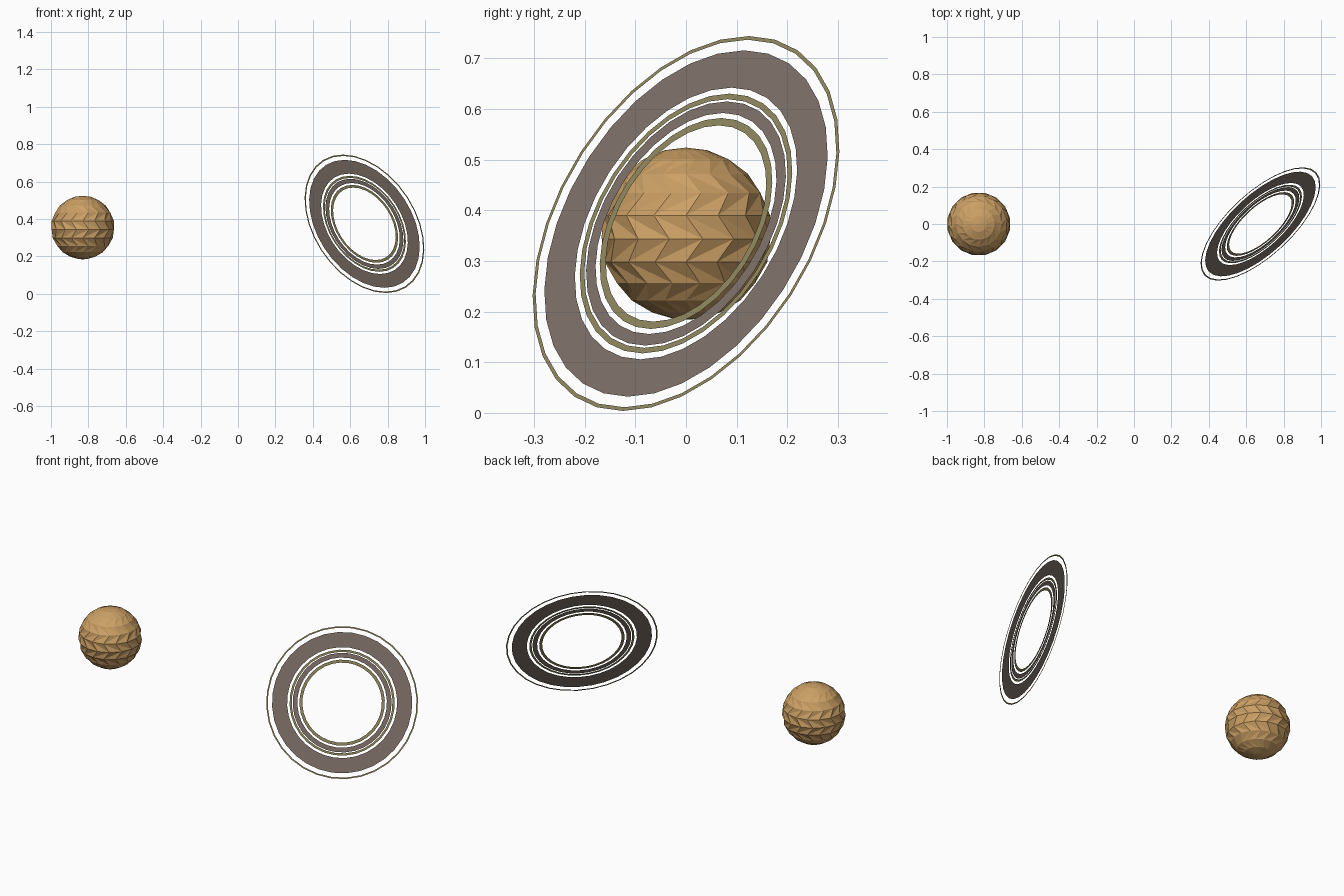
import bpy, bmesh, math
from mathutils import Vector

if "Cube" in bpy.data.objects:
    bpy.data.objects.remove(bpy.data.objects["Cube"])


def material(name, rgb):
    m = bpy.data.materials.new(name)
    m.diffuse_color = (*rgb, 1)
    m.use_nodes = True
    m.node_tree.nodes["Principled BSDF"].inputs["Base Color"].default_value = m.diffuse_color
    return m


def finish(name, bm, mat):
    bmesh.ops.recalc_face_normals(bm, faces=bm.faces)
    me = bpy.data.meshes.new(name)
    bm.to_mesh(me)
    bm.free()
    me.materials.append(mat)
    ob = bpy.data.objects.new(name, me)
    bpy.context.collection.objects.link(ob)
    return ob


tan = material("tan", (0.60, 0.35, 0.13))
brown = material("brown", (0.205, 0.162, 0.138))
olive = material("olive", (0.27, 0.24, 0.11))

# Planet: faceted ball whose alternate rows are shifted to make chevrons
R, N = 0.17, 16
bm = bmesh.new()
rows = []
for k in range(-5, 6):
    lat = math.radians(-3.5 + 15.8 * k)
    shift = 0.5 if k % 2 == 0 else 0.0
    row = []
    for i in range(N):
        a = 2 * math.pi * (i + shift) / N
        row.append(bm.verts.new((R * math.cos(lat) * math.cos(a),
                                 R * math.cos(lat) * math.sin(a),
                                 R * math.sin(lat))))
    rows.append((shift, row))
for (s0, lo), (s1, up) in zip(rows, rows[1:]):
    for i in range(N):
        j = (i + 1) % N
        a, b, c, d = lo[i], lo[j], up[j], up[i]
        tris = ((a, b, c), (a, c, d)) if s1 > s0 else ((a, b, d), (b, c, d))
        for t in tris:
            bm.faces.new(t)
bottom, top = bm.verts.new((0, 0, -R)), bm.verts.new((0, 0, R))
for i in range(N):
    j = (i + 1) % N
    bm.faces.new((rows[0][1][j], rows[0][1][i], bottom))
    bm.faces.new((rows[-1][1][i], rows[-1][1][j], top))
planet = finish("planet", bm, tan)
planet.location = (-0.83, 0, 0.354)

# Flat concentric rings, tilted toward the front right
tilt = Vector((0.618, -0.668, 0.416)).to_track_quat('Z', 'Y')
SEG = 32


def ring(name, inner, outer, mat):
    bm = bmesh.new()
    loops = [[bm.verts.new((r * math.cos(2 * math.pi * i / SEG),
                            r * math.sin(2 * math.pi * i / SEG), 0))
              for i in range(SEG)] for r in (inner, outer)]
    for i in range(SEG):
        j = (i + 1) % SEG
        bm.faces.new((loops[0][i], loops[1][i], loops[1][j], loops[0][j]))
    ob = finish(name, bm, mat)
    for f in ob.data.polygons:
        if f.normal.z < 0:
            f.flip()
    ob.rotation_mode = 'QUATERNION'
    ob.rotation_quaternion = tilt
    ob.location = (0.676, 0, 0.374)


ring("outer_thin_ring", 0.399, 0.407, olive)
ring("main_ring", 0.295, 0.376, brown)
ring("middle_thin_ring", 0.270, 0.282, olive)
ring("inner_ring", 0.240, 0.265, brown)
ring("innermost_thin_ring", 0.213, 0.229, olive)
